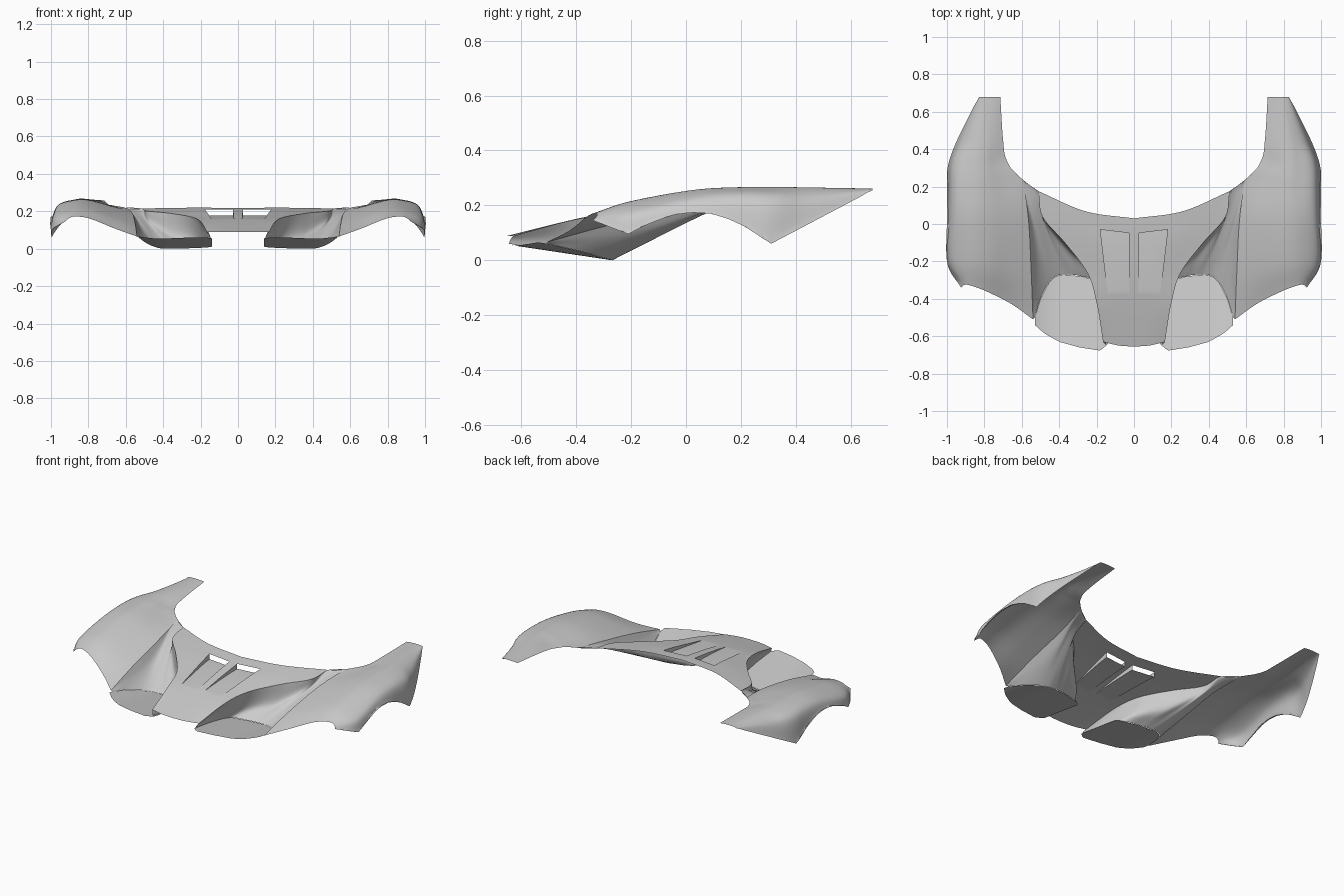
import bpy, bmesh, math
from mathutils import Vector

if "Cube" in bpy.data.objects:
    bpy.data.objects.remove(bpy.data.objects["Cube"])


def spline(pts, n):
    # smooth curve through control points
    P = [Vector(p) for p in pts]
    P = [2 * P[0] - P[1]] + P + [2 * P[-1] - P[-2]]
    out = []
    for i in range(1, len(P) - 2):
        a, b, c, d = P[i - 1:i + 3]
        for k in range(n):
            t = k / n
            out.append(0.5 * (2 * b + (c - a) * t + (2 * a - 5 * b + 4 * c - d) * t * t
                              + (3 * b - a - 3 * c + d) * t ** 3))
    return out + [P[-2]]


def surface(rows, nu, nv):
    # smooth sheet through a grid of control points
    lines = [spline(r, nu) for r in rows]
    cols = [spline(c, nv) for c in zip(*lines)]
    bm = bmesh.new()
    vs = [[bm.verts.new(p) for p in c] for c in cols]
    for a, b in zip(vs, vs[1:]):
        for j in range(len(a) - 1):
            bm.faces.new((a[j], b[j], b[j + 1], a[j + 1]))
    return bm


def finish(bm, name, angle=35):
    # face the sheet upwards, then mirror it to the other side
    bm.normal_update()
    if sum(f.normal.z * f.calc_area() for f in bm.faces) < 0:
        bmesh.ops.reverse_faces(bm, faces=bm.faces[:])
    me = bpy.data.meshes.new(name)
    bm.to_mesh(me)
    bm.free()
    me.shade_smooth()
    me.set_sharp_from_angle(angle=math.radians(angle))
    ob = bpy.data.objects.new(name, me)
    bpy.context.collection.objects.link(ob)
    m = ob.modifiers.new("Mirror", 'MIRROR')
    m.merge_threshold = 0.0005
    return ob


def interp(table, y):
    for (a, za), (b, zb) in zip(table, table[1:]):
        if y <= b:
            return za + (zb - za) * max(0, (y - a) / (b - a))
    return table[-1][1]


def trim_cowl(bm):
    # keep the rear cowl edge on one clean curve
    cowl = [(.5, .169), (.51, .175), (.57, .217), (.62, .259), (.66, .30), (.68, .34), (.69, .39)]
    for v in bm.verts:
        if .5 < v.co.x < .69 and .1 < v.co.y < .42:
            v.co.y = min(v.co.y, interp(cowl, v.co.x))
    bmesh.ops.remove_doubles(bm, verts=bm.verts, dist=.001)


# Fender: rows run front to back, points run from the inner ridge to the lower side
fender_rows = [
    [(.54, -.51, .065), (.66, -.425, .108), (.79, -.36, .16), (.87, -.33, .172), (.905, -.325, .162), (.925, -.34, .145)],
    [(.55, -.25, .135), (.66, -.24, .168), (.78, -.21, .208), (.88, -.20, .211), (.975, -.20, .17), (.998, -.21, .095)],
    [(.565, .03, .19), (.66, .03, .218), (.78, .03, .25), (.87, .03, .254), (.965, .03, .222), (1, .03, .15)],
    [(.60, .243, .218), (.69, .24, .234), (.79, .22, .262), (.87, .21, .263), (.97, .20, .225), (1, .20, .09)],
    [(.68, .34, .232), (.735, .33, .246), (.80, .33, .264), (.87, .33, .262), (.965, .325, .215), (.995, .31, .06)],
    [(.70, .45, .243), (.74, .45, .255), (.79, .45, .264), (.85, .45, .260), (.915, .45, .22), (.945, .45, .132)],
    [(.715, .68, .257), (.74, .68, .26), (.77, .68, .261), (.795, .68, .261), (.82, .68, .259), (.83, .68, .255)]]
bm = surface(fender_rows, 8, 10)
# Wheel arch: raise the lower side to the arch line
arch = [(-.34, .145), (-.21, .095), (-.16, .122), (-.1, .147), (-.04, .166), (.02, .174), (.09, .17),
        (.15, .152), (.21, .125), (.26, .093), (.31, .06), (.68, .255)]
for v in bm.verts:
    if v.co.x > .82 and v.co.y > -.335:
        v.co.z = max(v.co.z, interp(arch, v.co.y))
bmesh.ops.remove_doubles(bm, verts=bm.verts, dist=.002)
trim_cowl(bm)
finish(bm, "front_fender")

# Hood centre, bounded by a shared edge with the intake channel
hood_edge = [(.165, -.63, .088), (.2, -.42, .145), (.25, -.26, .17), (.37, -.1, .19), (.49, .04, .202), (.51, .175, .215)]
hood_mid = [(.08, -.65, .088), (.1, -.42, .146), (.12, -.26, .177), (.18, -.1, .202), (.24, .01, .213), (.26, .068, .219)]
hood_centre = [(0, -.655, .088), (0, -.42, .146), (0, -.26, .178), (0, -.12, .2), (0, -.03, .212), (0, .03, .218)]
bm = surface(list(zip(hood_centre, hood_mid, hood_edge)), 10, 8)

# Hood vent: cut a wedge outline, sink it as a ramp and open its rear end
corners = [Vector(c) for c in ((.022, -.37, 0), (.14, -.37, 0), (.18, -.03, 0), (.028, -.048, 0))]
sides = []
for a, b in zip(corners, corners[1:] + corners[:1]):
    n = Vector((a.y - b.y, b.x - a.x, 0)).normalized()
    sides.append((a, n))
    bmesh.ops.bisect_plane(bm, geom=bm.verts[:] + bm.edges[:] + bm.faces[:], plane_co=a, plane_no=n, dist=1e-5)


def side_dist(p, i):
    a, n = sides[i]
    return (p - a).dot(n)


vent = [f for f in bm.faces if all(side_dist(f.calc_center_median(), i) > 0 for i in range(4))]
res = bmesh.ops.extrude_face_region(bm, geom=vent)["geom"]
old = [f for f in vent if f.is_valid]
if old:
    bmesh.ops.delete(bm, geom=old, context='FACES')
for v in res:
    if isinstance(v, bmesh.types.BMVert) and v.is_valid:
        v.co.z -= .032 * max(0, v.co.y + .37) / .33
rear = [f for f in bm.faces if all(abs(side_dist(v.co, 2)) < 1e-4 for v in f.verts)]
bmesh.ops.delete(bm, geom=rear, context='FACES')
bmesh.ops.remove_doubles(bm, verts=bm.verts, dist=.0004)
finish(bm, "hood_panel", 25)

# Intake channel: a scoop from the splitter up to the hood edge and fender ridge
ridge = [r[0] for r in fender_rows[3::-1]]
scoop_mid = [(.155, -.64, .075), (.16, -.45, .08), (.22, -.26, .065), (.35, -.14, .08), (.46, -.02, .135),
             (.495, .04, .155), (.53, .04, .163), (.53, -.06, .13), (.525, -.27, .09), (.537, -.505, .064)]
scoop_low = [(.15, -.645, .06), (.142, -.47, .03), (.17, -.32, .008), (.28, -.28, .002), (.34, -.27, 0),
             (.38, -.27, 0), (.42, -.28, .003), (.46, -.32, .015), (.50, -.40, .036), (.53, -.50, .06)]
bm = surface([scoop_low, scoop_mid, hood_edge + ridge], 10, 8)
trim_cowl(bm)
finish(bm, "intake_channel", 50)

# Splitter plate under the intake, tilted up at the front and curled up at its outer side
front = [(.14, -.64), (.155, -.655), (.18, -.677), (.29, -.66), (.40, -.63), (.48, -.585), (.53, -.54)]
back = [(.14, -.34), (.17, -.31), (.28, -.28), (.38, -.27), (.42, -.28), (.46, -.32), (.50, -.40), (.53, -.50)]
bm = bmesh.new()
grid = []
for i in range(27):
    x = .14 + .015 * i
    y0, y1 = interp(front, x), interp(back, x)
    col = []
    for j in range(9):
        y = y0 + (y1 - y0) * j / 8
        z = max(0, -(y + .27) * .15) + .025 * max(0, (x - .38) / .15) ** 2
        col.append(bm.verts.new((x, y, z)))
    grid.append(col)
for a, b in zip(grid, grid[1:]):
    for j in range(8):
        bm.faces.new((a[j], b[j], b[j + 1], a[j + 1]))
finish(bm, "splitter_plate")
